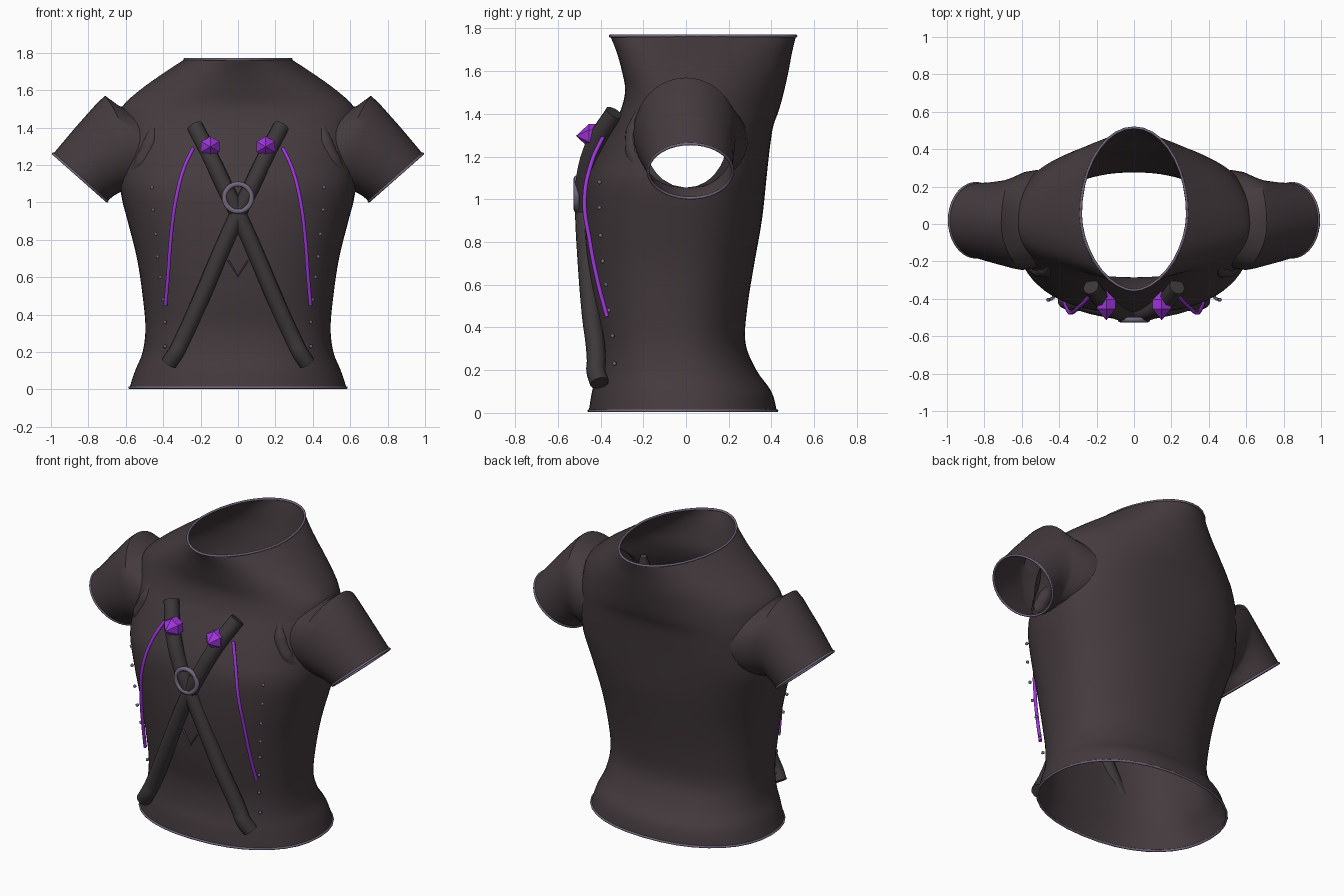
import bpy, bmesh, math
from mathutils import Vector

if "Cube" in bpy.data.objects:
    bpy.data.objects.remove(bpy.data.objects["Cube"])


def material(name, rgb):
    m = bpy.data.materials.new(name)
    m.diffuse_color = (*rgb, 1)
    m.use_nodes = True
    m.node_tree.nodes["Principled BSDF"].inputs["Base Color"].default_value = m.diffuse_color
    return m


FABRIC = material("dark fabric", (0.058, 0.043, 0.048))
LEATHER = material("strap leather", (0.046, 0.039, 0.041))
METAL = material("violet grey metal", (0.17, 0.135, 0.20))
PURPLE = material("bright purple", (0.34, 0.035, 0.70))


def finish(name, bm, mat, angle=None):
    me = bpy.data.meshes.new(name)
    bmesh.ops.recalc_face_normals(bm, faces=bm.faces)
    bm.to_mesh(me)
    bm.free()
    me.materials.append(mat)
    ob = bpy.data.objects.new(name, me)
    bpy.context.collection.objects.link(ob)
    if angle:
        bpy.ops.object.select_all(action='DESELECT')
        ob.select_set(True)
        bpy.context.view_layer.objects.active = ob
        bpy.ops.object.shade_smooth_by_angle(angle=math.radians(angle))
    return ob


def tube(name, pts, radius, mat, cyclic=False, smooth=True, radii=None):
    """Round tube along a path, turned into a mesh."""
    cu = bpy.data.curves.new(name, 'CURVE')
    cu.dimensions = '3D'
    cu.bevel_depth, cu.bevel_resolution, cu.use_fill_caps = radius, 3, True
    cu.resolution_u = 8
    sp = cu.splines.new('BEZIER' if smooth else 'POLY')
    items = sp.bezier_points if smooth else sp.points
    items.add(len(pts) - 1)
    for i, (p, q) in enumerate(zip(items, pts)):
        p.co = q if smooth else (*q, 1)
        p.radius = radii[i] if radii else 1
        if smooth:
            p.handle_left_type = p.handle_right_type = 'AUTO'
    sp.use_cyclic_u = cyclic
    cu.materials.append(mat)
    ob = bpy.data.objects.new(name, cu)
    bpy.context.collection.objects.link(ob)
    bpy.ops.object.select_all(action='DESELECT')
    ob.select_set(True)
    bpy.context.view_layer.objects.active = ob
    bpy.ops.object.convert(target='MESH')
    bpy.ops.object.shade_smooth_by_angle(angle=math.radians(45))


def loft(rings):
    bm = bmesh.new()
    rows = [[bm.verts.new(p) for p in r] for r in rings]
    n = len(rows[0])
    for a, b in zip(rows, rows[1:]):
        for i in range(n):
            bm.faces.new((a[i], a[(i + 1) % n], b[(i + 1) % n], b[i]))
    return bm


def spline(rows, steps):
    """Catmull-Rom interpolation of parameter rows."""
    out = []
    for i in range(len(rows) - 1):
        p0, p1, p2, p3 = (rows[min(max(i + k, 0), len(rows) - 1)] for k in (-1, 0, 1, 2))
        for s in range(steps):
            t = s / steps
            out.append([0.5 * (2 * b + (c - a) * t + (2 * a - 5 * b + 4 * c - d) * t * t
                               + (3 * b - a - 3 * c + d) * t ** 3)
                        for a, b, c, d in zip(p0, p1, p2, p3)])
    return out + [list(rows[-1])]


# Torso levels: z, half width, front y, back y, widest y, front power, back power
LEVELS = [
    (0.01, .580, -.455, .425, -.02, 2.2, 2.2),
    (0.10, .550, -.440, .400, -.02, 2.3, 2.2),
    (0.20, .510, -.415, .330, -.03, 2.5, 2.2),
    (0.33, .495, -.410, .278, -.04, 2.6, 2.2),
    (0.50, .510, -.440, .288, -.04, 2.5, 2.2),
    (0.70, .540, -.465, .320, -.03, 2.5, 2.25),
    (0.90, .590, -.475, .355, -.02, 2.5, 2.35),
    (1.08, .635, -.465, .375, 0.0, 2.5, 2.5),
    (1.22, .635, -.410, .390, 0.0, 2.4, 2.6),
    (1.34, .635, -.345, .408, 0.0, 2.4, 2.5),
    (1.42, .635, -.305, .436, 0.0, 2.3, 2.2),
    (1.51, .620, -.285, .460, 0.0, 2.1, 1.95),
    (1.60, .525, -.300, .480, 0.02, 2.0, 1.9),
    (1.69, .400, -.325, .497, 0.04, 1.9, 1.9),
    (1.765, .285, -.355, .515, 0.05, 1.8, 2.0),
]


def section(lv, n=72):
    z, w, yf, yb, yc, pf, pb = lv
    pts = []
    for i in range(n):
        a = 2 * math.pi * i / n
        c, s = math.cos(a), math.sin(a)
        e = 2 / (pb if s > 0 else pf)
        depth = yb - yc if s > 0 else yf - yc
        pts.append(Vector((w * math.copysign(abs(c) ** e, c), yc + depth * abs(s) ** e, z)))
    return pts


# Torso shell, with oval arm openings hidden inside the sleeves
body = [section(lv) for lv in spline(LEVELS, 4)]
bm = loft(body)
HZ, RY, RZ = 1.27, .19, .215


def oval(p):
    return math.hypot(p.y / RY, (p.z - HZ) / RZ)


holes = [f for f in bm.faces
         if abs(f.calc_center_median().x) > .42 and oval(f.calc_center_median()) < 1]
bmesh.ops.delete(bm, geom=holes, context='FACES')
for v in bm.verts:
    if v.is_boundary and abs(v.co.z - HZ) < .3:
        k = oval(v.co)
        v.co.y, v.co.z = v.co.y / k, HZ + (v.co.z - HZ) / k
finish("torso", bm, FABRIC, 60)
tube("neck_trim", body[-1][::2], .007, METAL, True, False)
tube("hem_trim", body[0][::2], .007, METAL, True, False)

# Sleeve rings: top x z, bottom x z, centre y, front radius, front tuck, back radius, back tuck
SLEEVE = [
    (.57, 1.50, .630, 1.055, 0.0, .220, .15, .290, .085),
    (.635, 1.515, .636, 1.052, 0.0, .235, .12, .278, .050),
    (.71, 1.57, .648, 1.045, 0.0, .246, .08, .245, .020),
    (.75, 1.535, .658, 1.040, 0.0, .238, .06, .233, .010),
    (.87, 1.40, .677, 1.025, .01, .217, .02, .213, .005),
    (.988, 1.26, .70, 1.006, .02, .198, 0.0, .198, 0.0),
]


def sleeve_ring(r, s, n=40):
    tx, tz, bx, bz, yc, rf, tf, rb, tb = r
    pts = []
    for i in range(n):
        a = 2 * math.pi * i / n
        k, q = (1 + math.cos(a)) / 2, math.sin(a)
        ry, tuck = (rb, tb) if q > 0 else (rf, tf)
        pts.append(Vector((s * (bx + (tx - bx) * k - tuck * q * q), yc + ry * q, bz + (tz - bz) * k)))
    return pts


for s, side in ((1, "right"), (-1, "left")):
    rings = [sleeve_ring(r, s) for r in SLEEVE]
    finish(side + "_sleeve", loft(rings), FABRIC, 40)
    tube(side + "_cuff_trim", rings[-1], .007, METAL, True, False)

    # Bunched cloth in front of the armpit
    tube(side + "_armpit_fold", [(s * .45, -.22, 1.41), (s * .465, -.238, 1.32), (s * .51, -.240, 1.22),
                                 (s * .575, -.21, 1.13)], .045, FABRIC, radii=[.4, 1, 1, .4])

    # Crossed chest strap
    tube(side + "_strap", [(s * .23, -.335, 1.405), (s * .15, -.43, 1.25), (s * .06, -.475, 1.06),
                           (0, -.475, .94), (s * -.09, -.465, .74), (s * -.20, -.445, .48),
                           (s * -.305, -.420, .25), (s * -.33, -.422, .20), (s * -.37, -.405, .14)],
         .045, LEATHER)

    # Purple piping
    tube(side + "_piping", [(s * .24, -.39, 1.29), (s * .29, -.44, 1.18), (s * .335, -.475, 1.0),
                            (s * .36, -.45, .80), (s * .375, -.41, .60), (s * .388, -.37, .45)],
         .010, PURPLE)

    # Faceted gem: two hexagonal cones around a short band
    bm = bmesh.new()
    prof = [(-.455, .056), (-.405, .056)]
    hexes = [[bm.verts.new((s * .148 + r * math.sin(math.pi * i / 3), y, 1.297 + r * math.cos(math.pi * i / 3)))
              for i in range(6)] for y, r in prof]
    tips = [bm.verts.new((s * .148, y, 1.297)) for y in (-.515, -.355)]
    for i in range(6):
        j = (i + 1) % 6
        bm.faces.new((hexes[0][i], hexes[0][j], hexes[1][j], hexes[1][i]))
        for h, t in zip(hexes, tips):
            bm.faces.new((h[i], h[j], t))
    finish(side + "_gem", bm, PURPLE)

    # Row of small studs
    bm = bmesh.new()
    for x, y, z in ((.46, -.405, 1.08), (.455, -.405, .96), (.44, -.40, .83), (.43, -.39, .71),
                    (.415, -.375, .60), (.40, -.36, .48), (.39, -.345, .36), (.39, -.335, .23)):
        res = bmesh.ops.create_icosphere(bm, subdivisions=1, radius=.011)
        bmesh.ops.translate(bm, verts=res["verts"], vec=(s * x, y, z))
    finish(side + "_studs", bm, METAL, 60)

# Ring where the straps cross
tube("strap_ring", [(.073 * math.cos(a * math.pi / 16), -.512, 1.025 + .073 * math.sin(a * math.pi / 16))
                    for a in range(32)], .014, METAL, True, False)

# Small chevron below the crossing
tube("chevron", [(-.052, -.474, .69), (0, -.472, .605), (.052, -.474, .69)], .005, METAL, False, False)
